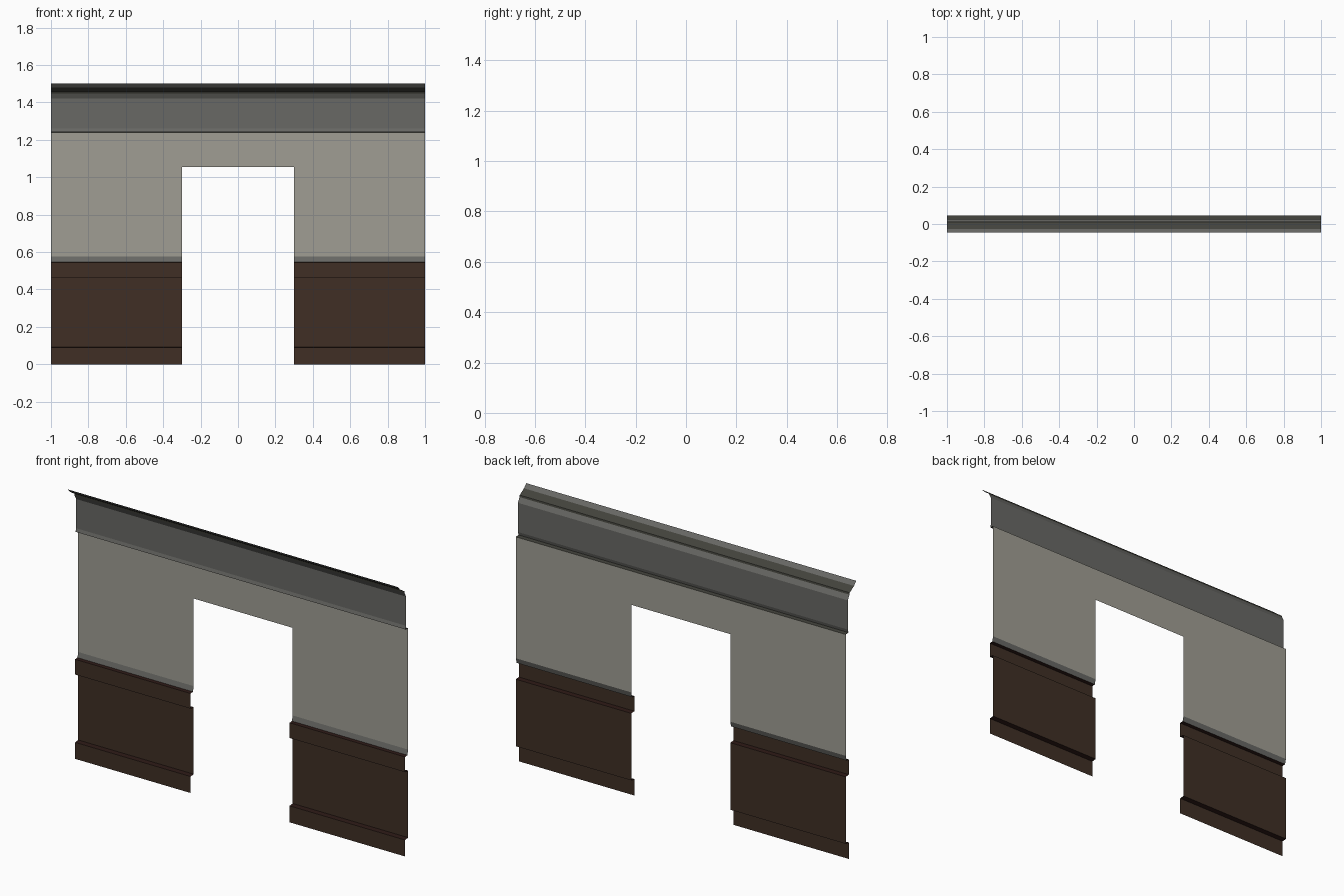
import bpy

if "Cube" in bpy.data.objects:
    bpy.data.objects.remove(bpy.data.objects["Cube"])


def material(name, rgb):
    m = bpy.data.materials.new(name)
    m.diffuse_color = (*rgb, 1.0)
    m.use_nodes = True
    m.node_tree.nodes["Principled BSDF"].inputs["Base Color"].default_value = m.diffuse_color
    return m


WALL = material("warm grey plaster", (0.35, 0.34, 0.295))
GREY = material("slate grey trim", (0.14, 0.14, 0.13))
OLIVE = material("dark olive grey", (0.055, 0.055, 0.045))
WOOD = material("dark brown wood", (0.050, 0.028, 0.018))
EDGE = material("deep brown edge", (0.026, 0.010, 0.008))


def sheet(name, profile, mats, spans):
    """Sweep an open (y, z) profile along x over each span; one material per strip."""
    verts, faces, slots = [], [], []
    used = list(dict.fromkeys(mats))
    for x0, x1 in spans:
        base = len(verts)
        for y, z in profile:
            verts += [(x0, y, z), (x1, y, z)]
        for i, m in enumerate(mats):
            a = base + 2 * i
            faces.append((a, a + 1, a + 3, a + 2))
            slots.append(used.index(m))
    mesh = bpy.data.meshes.new(name)
    mesh.from_pydata(verts, [], faces)
    for m in used:
        mesh.materials.append(m)
    for p, s in zip(mesh.polygons, slots):
        p.material_index = s
    ob = bpy.data.objects.new(name, mesh)
    bpy.context.collection.objects.link(ob)
    return ob


BACK, FRONT = 0.045, 0.018
SIDES = [(-1, -0.3), (0.3, 1)]   # either side of the doorway
FULL = [(-1, 1)]

# Wood panelling: baseboard, recessed panel and chair rail
sheet("wainscot",
      [(FRONT, 0), (FRONT, 0.09), (BACK, 0.093), (BACK, 0.46),
       (FRONT, 0.462), (FRONT, 0.545), (0.038, 0.547)],
      [WOOD, EDGE, WOOD, EDGE, WOOD, EDGE], SIDES)

# Grey strip above the chair rail
sheet("rail_cap", [(0.038, 0.547), (BACK, 0.575)], [GREY], SIDES)

# Plaster wall beside and above the doorway
sheet("wall_sides", [(BACK, 0.575), (BACK, 1.055)], [WALL], SIDES)
sheet("wall_over_door", [(BACK, 1.055), (BACK, 1.24)], [WALL], FULL)

# Frieze with its lower lip
sheet("frieze",
      [(BACK, 1.24), (0.022, 1.242), (0.027, 1.26), (0.027, 1.42)],
      [OLIVE, GREY, GREY], FULL)

# Overhanging cornice
sheet("cornice",
      [(0.027, 1.42), (0.013, 1.446), (0.011, 1.456), (-0.026, 1.479), (-BACK, 1.5)],
      [GREY, OLIVE, OLIVE, GREY], FULL)
